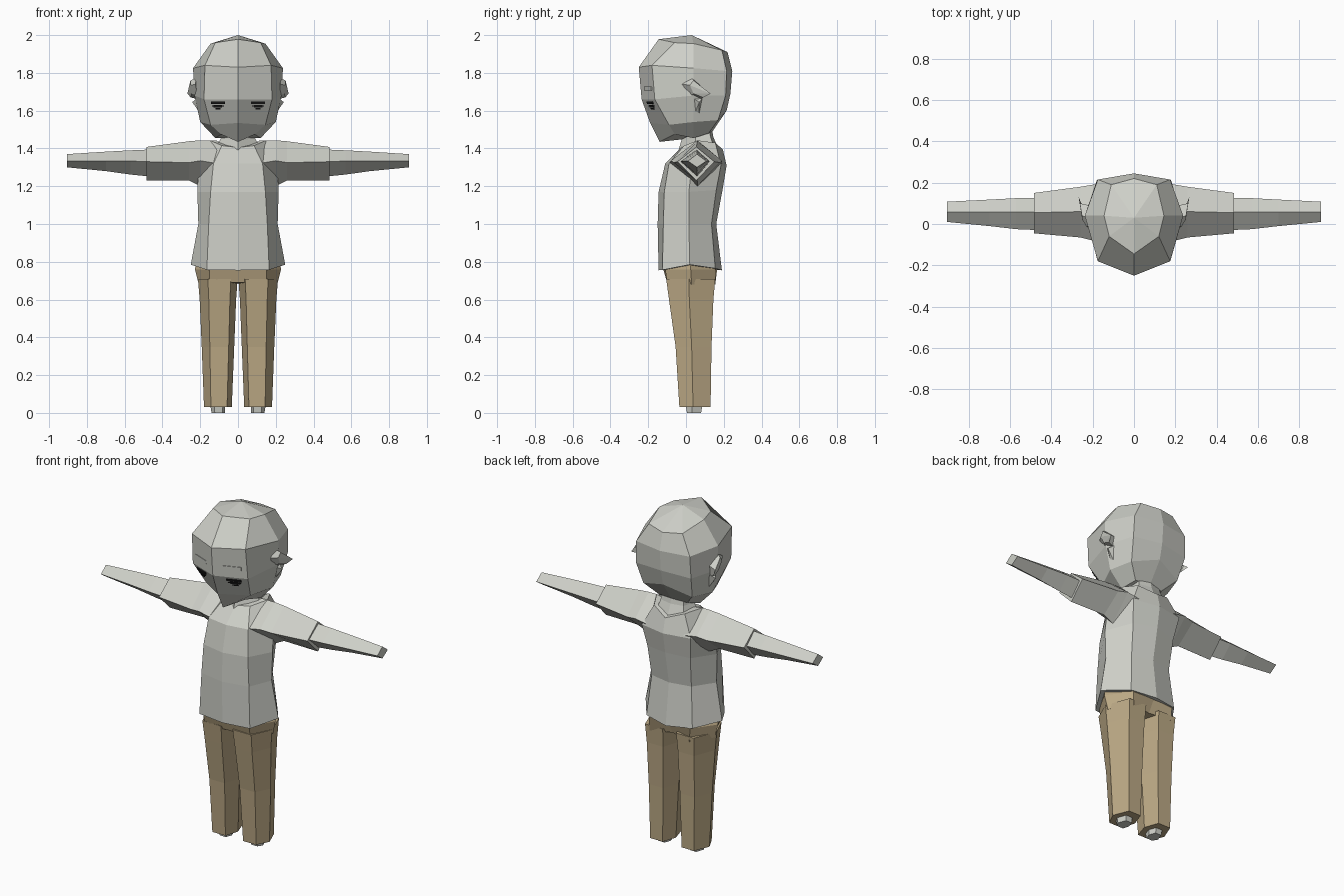
import bpy, bmesh
from mathutils import Vector
from mathutils.bvhtree import BVHTree


def material(name, rgb):
    m = bpy.data.materials.new(name)
    m.diffuse_color = (*rgb, 1.0)
    return m


GREY = material("light_grey", (0.62, 0.63, 0.58))
TAN = material("tan", (0.50, 0.395, 0.235))
BLACK = material("black", (0.012, 0.012, 0.012))


def finish(name, bm, mat, mirror=False):
    bmesh.ops.recalc_face_normals(bm, faces=bm.faces)
    me = bpy.data.meshes.new(name)
    bm.to_mesh(me)
    bm.free()
    me.materials.append(mat)
    ob = bpy.data.objects.new(name, me)
    bpy.context.collection.objects.link(ob)
    if mirror:
        mod = ob.modifiers.new("mirror", "MIRROR")
        mod.use_mirror_merge = False
    return ob


def whole(half):
    """Close a half ring (front centre to back centre) across x = 0."""
    return half + [(-x, y, z) for x, y, z in half[-2:0:-1]]


def loft(name, rings, mat, mirror=False, start=None, end=None):
    """Skin between rings; each end is closed by a fan to a point."""
    bm = bmesh.new()
    rows = [[bm.verts.new(p) for p in r] for r in rings]
    n = len(rows[0])
    for a, b in zip(rows, rows[1:]):
        for i in range(n):
            j = (i + 1) % n
            bm.faces.new((a[i], a[j], b[j], b[i]))
    for row, tip in ((rows[0], start), (rows[-1], end)):
        if tip is None:
            tip = sum((v.co for v in row), Vector()) / n
        c = bm.verts.new(tip)
        for i in range(n):
            bm.faces.new((row[i], row[(i + 1) % n], c))
    return finish(name, bm, mat, mirror)


# Head: faceted rings from chin to crown
head_rings = [
    [(0, -.14, 1.435), (.09, -.06, 1.475), (.12, .04, 1.455), (.09, .12, 1.48), (0, .14, 1.49)],
    [(0, -.19, 1.535), (.145, -.09, 1.525), (.20, .04, 1.54), (.16, .17, 1.55), (0, .215, 1.60)],
    [(0, -.235, 1.66), (.18, -.165, 1.66), (.23, .04, 1.68), (.18, .21, 1.68), (0, .235, 1.69)],
    [(0, -.25, 1.83), (.175, -.18, 1.84), (.238, .04, 1.825), (.175, .215, 1.81), (0, .245, 1.81)],
    [(0, -.145, 1.978), (.12, -.06, 1.96), (.145, .04, 1.955), (.11, .19, 1.92), (0, .22, 1.91)],
]
head = loft("head", [whole(r) for r in head_rings], GREY,
            start=(0, .04, 1.455), end=(0, .03, 2.0))

# Neck
loft("neck", [
    whole([(0, -.04, 1.39), (.12, .05, 1.40), (.09, .15, 1.40), (0, .175, 1.39)]),
    whole([(0, -.025, 1.44), (.09, .05, 1.455), (.075, .13, 1.46), (0, .145, 1.46)]),
    whole([(0, -.02, 1.49), (.075, .05, 1.50), (.065, .12, 1.51), (0, .135, 1.52)]),
], GREY)

# Shirt body
loft("shirt_body", [whole(r) for r in [
    [(0, -.145, .755), (.165, -.125, .757), (.25, .02, .785), (.15, .155, .765), (0, .19, .755)],
    [(0, -.15, 1.0), (.155, -.12, 1.0), (.21, .015, 1.0), (.13, .135, 1.0), (0, .16, 1.0)],
    [(0, -.145, 1.17), (.145, -.115, 1.17), (.215, .015, 1.17), (.14, .16, 1.18), (0, .195, 1.19)],
    [(0, -.11, 1.32), (.13, -.09, 1.32), (.21, .03, 1.30), (.16, .185, 1.31), (0, .215, 1.31)],
    [(0, -.025, 1.405), (.085, -.01, 1.415), (.15, .06, 1.443), (.10, .155, 1.43), (0, .195, 1.395)],
]], GREY)


def diamond(x, y, front, back, top, mid, low):
    return [(x, y, top), (x, front, mid), (x, y, low), (x, back, mid)]


# Sleeves and forearms: diamond sections along x
loft("sleeve", [
    diamond(.11, .06, -.085, .19, 1.443, 1.32, 1.17),
    diamond(.20, .06, -.08, .19, 1.443, 1.335, 1.20),
    diamond(.26, .06, -.065, .18, 1.438, 1.325, 1.23),
    diamond(.485, .055, -.045, .15, 1.408, 1.33, 1.23),
], GREY, mirror=True)
loft("forearm", [
    diamond(.45, .058, -.03, .125, 1.395, 1.33, 1.25),
    diamond(.57, .058, -.025, .125, 1.39, 1.333, 1.262),
    diamond(.70, .058, -.01, .118, 1.383, 1.333, 1.28),
    diamond(.904, .058, .01, .108, 1.37, 1.333, 1.30),
], GREY, mirror=True)

# Trouser hips
loft("trouser_hips", [
    whole([(0, -.09, .69), (.15, -.10, .69), (.208, .03, .68), (.13, .155, .68), (0, .125, .69)]),
    whole([(0, -.12, .76), (.15, -.11, .76), (.228, .025, .76), (.135, .155, .76), (0, .165, .76)]),
    whole([(0, -.12, .80), (.14, -.10, .80), (.22, .02, .80), (.13, .13, .80), (0, .15, .80)]),
], TAN)


def leg_ring(z, inner, outer, front, back):
    w = outer - inner
    m = (front + back) / 2
    return [(inner, m, z), (inner + w * .17, front, z), (outer - w * .25, front, z),
            (outer, m - .01, z), (outer - w * .25, back, z), (inner + w * .2, back, z)]


# Trouser legs and the feet peeking out below
loft("trouser_leg", [
    leg_ring(.03, .033, .18, -.035, .13),
    leg_ring(.35, .02, .192, -.055, .135),
    leg_ring(.60, .01, .203, -.09, .145),
    leg_ring(.71, .002, .212, -.105, .155),
], TAN, mirror=True)
loft("foot", [
    leg_ring(0, .07, .14, .005, .08),
    leg_ring(.06, .065, .15, -.005, .09),
], GREY, mirror=True)

# Ears: swept upper shell and a smaller lobe
loft("ear_shell", [[(.225, -.02, 1.74), (.222, .03, 1.775), (.215, .09, 1.72),
                    (.21, .08, 1.66), (.215, .02, 1.68)],
                   [(.25, .02, 1.735), (.252, .04, 1.76), (.262, .10, 1.71),
                    (.25, .09, 1.67), (.245, .04, 1.69)]],
     GREY, mirror=True, end=(.268, .13, 1.69))
loft("ear_lobe", [[(.215, .03, 1.67), (.205, .09, 1.67), (.19, .07, 1.57), (.19, .04, 1.57)]],
     GREY, mirror=True, start=(.20, .06, 1.63), end=(.242, .07, 1.645))

# Face details: thin plates laid on the face by ray casting
bm = bmesh.new()
bm.from_mesh(head.data)
tree = BVHTree.FromBMesh(bm)


def face_plates(name, bars, mat, lift):
    out = bmesh.new()
    for x0, x1, z0, z1 in bars:
        ring = [(x0, z0), (x1, z0), (x1, z1), (x0, z1)]
        base = [tree.ray_cast(Vector((x, -1, z)), Vector((0, 1, 0)))[0] for x, z in ring]
        a = [out.verts.new(p + Vector((0, .002, 0))) for p in base]
        b = [out.verts.new(p - Vector((0, lift, 0))) for p in base]
        out.faces.new(b)
        for i in range(4):
            j = (i + 1) % 4
            out.faces.new((a[i], a[j], b[j], b[i]))
    finish(name, out, mat, mirror=True)


face_plates("eye", [(.068, .143, 1.635, 1.648), (.085, .13, 1.618, 1.631),
                    (.075, .137, 1.622, 1.627), (.092, .12, 1.606, 1.613)], BLACK, .006)
face_plates("eyebrow", [(.055, .15, 1.708, 1.728)], GREY, .004)
bm.free()
